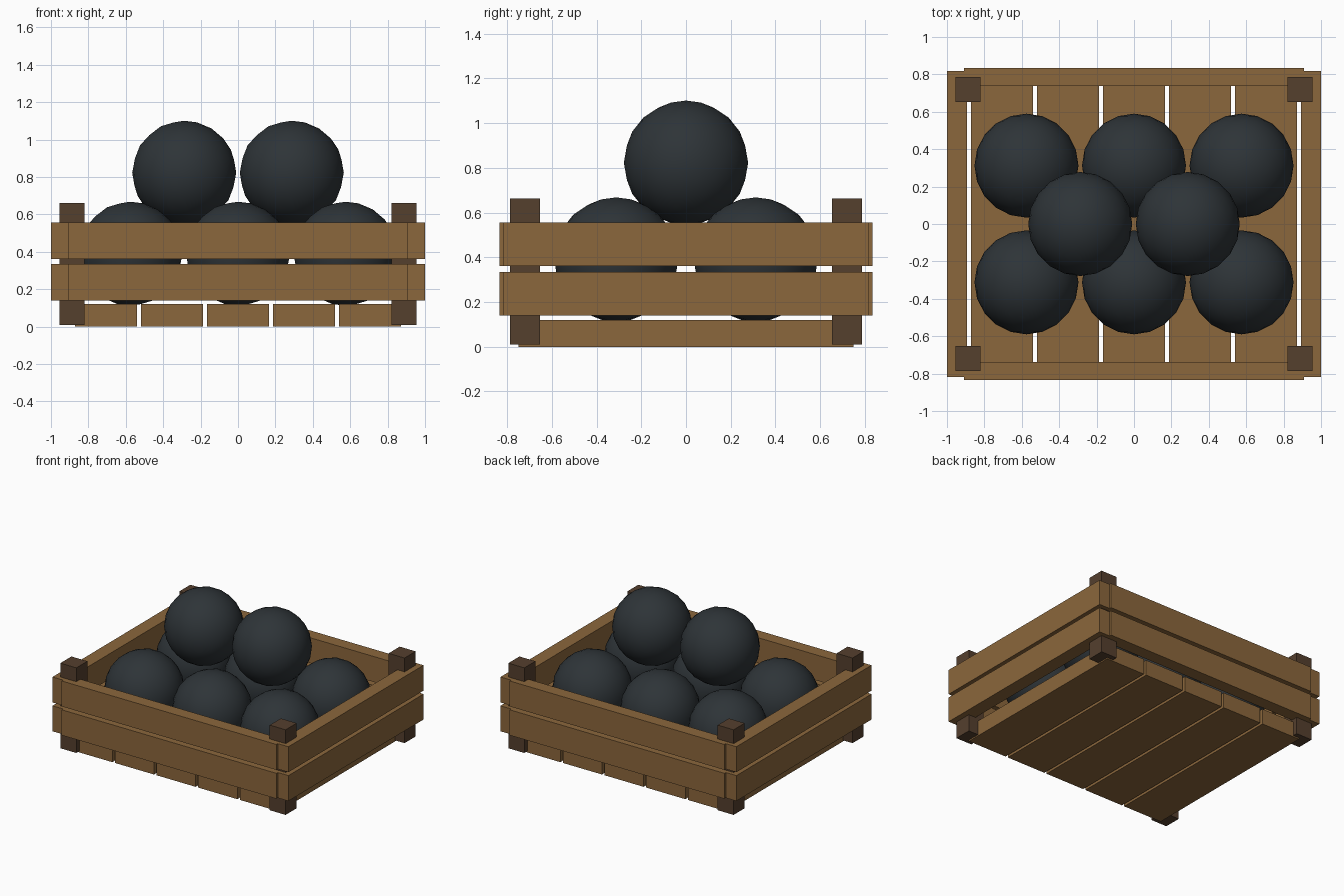
import bpy
from math import radians

if "Cube" in bpy.data.objects:
    bpy.data.objects.remove(bpy.data.objects["Cube"])


def material(name, rgb):
    m = bpy.data.materials.new(name)
    m.diffuse_color = (*rgb, 1)
    m.use_nodes = True
    m.node_tree.nodes["Principled BSDF"].inputs["Base Color"].default_value = m.diffuse_color
    return m


WOOD = material("plank_wood", (0.26, 0.135, 0.045))
DARK = material("post_wood", (0.09, 0.05, 0.027))
IRON = material("iron", (0.027, 0.034, 0.039))


def box(name, x, y, z, mat):
    """Box from three (min, max) ranges."""
    bpy.ops.mesh.primitive_cube_add(size=1, location=[sum(r) / 2 for r in (x, y, z)])
    ob = bpy.context.object
    ob.name = name
    ob.scale = [r[1] - r[0] for r in (x, y, z)]
    bpy.ops.object.transform_apply(location=False, rotation=False, scale=True)
    ob.data.materials.append(mat)


def span(sign, a, b):
    return tuple(sorted((sign * a, sign * b)))


def ball(name, x, y, z):
    bpy.ops.mesh.primitive_ico_sphere_add(subdivisions=3, radius=0.278, location=(x, y, z))
    ob = bpy.context.object
    ob.name = name
    ob.data.materials.append(IRON)
    bpy.ops.object.shade_smooth_by_angle(angle=radians(40))


# Floor planks
for i in range(-2, 3):
    c = i * 0.353
    box("floor_plank", (c - 0.166, c + 0.166), (-0.75, 0.75), (0, 0.12), WOOD)

# Two rows of wall planks on each side
for z in ((0.14, 0.335), (0.361, 0.556)):
    for s, end, side in ((-1, "front", "left"), (1, "back", "right")):
        box(end + "_plank", (-0.91, 0.91), span(s, 0.737, 0.835), z, WOOD)
        box(side + "_plank", span(s, 0.894, 1.0), (-0.818, 0.818), z, WOOD)

# Corner posts
for sx in (-1, 1):
    for sy in (-1, 1):
        box("corner_post", span(sx, 0.82, 0.955), span(sy, 0.653, 0.787), (0.01, 0.662), DARK)

# Lower layer of balls, then the two resting on top
for x in (-0.575, 0, 0.575):
    for y in (-0.312, 0.312):
        ball("lower_ball", x, y, 0.39)
for x in (-0.2875, 0.2875):
    ball("upper_ball", x, 0, 0.823)
